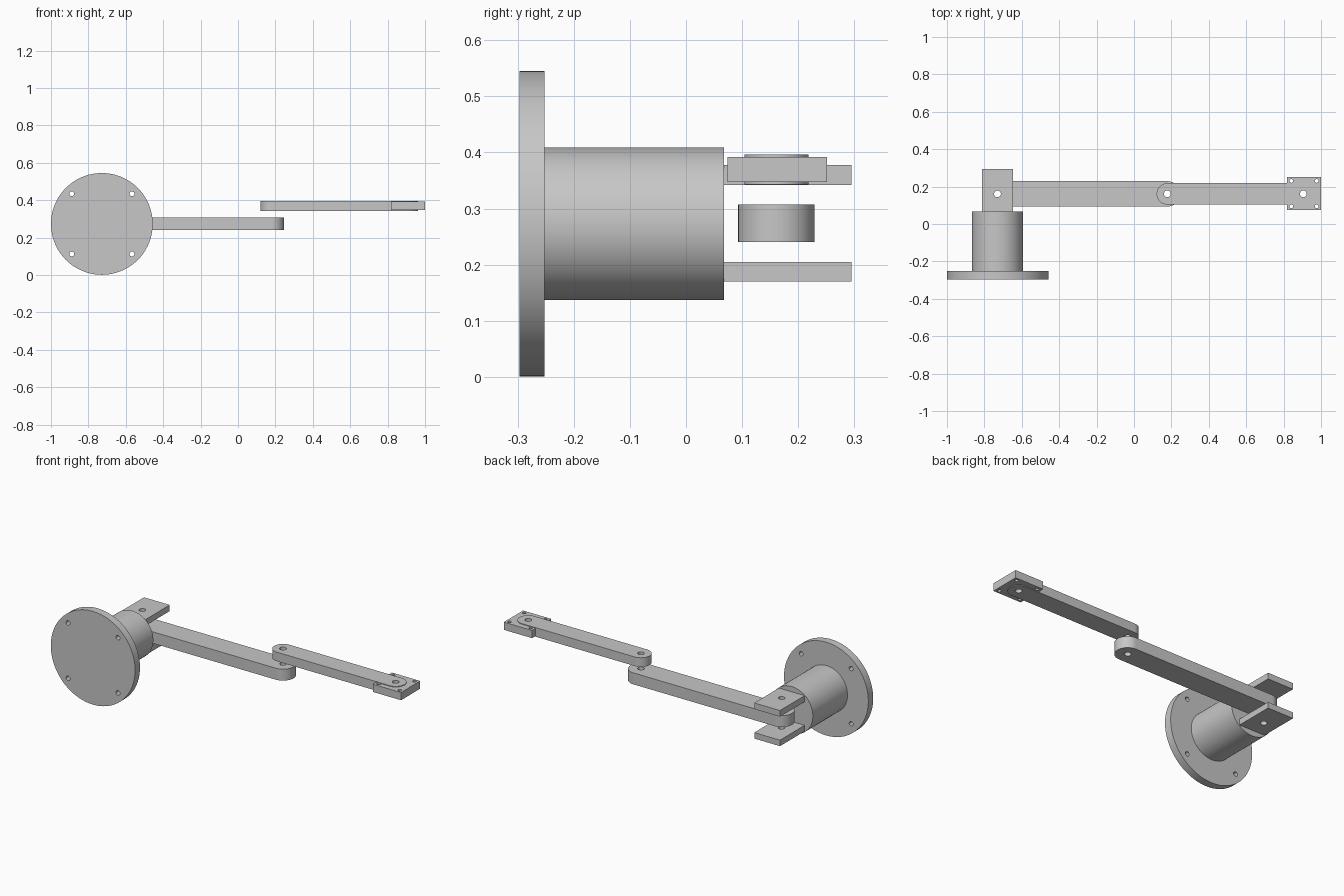
import bpy, bmesh
from math import pi, cos, sin
from mathutils import Matrix

cube = bpy.data.objects.get("Cube")
if cube:
    bpy.data.objects.remove(cube, do_unlink=True)

metal = bpy.data.materials.new("grey_metal")
metal.use_nodes = True
COLOUR = (0.57, 0.57, 0.57, 1)
metal.diffuse_color = COLOUR
for node in metal.node_tree.nodes:
    if node.type == "BSDF_PRINCIPLED":
        node.inputs["Base Color"].default_value = COLOUR

HUB_X, ELBOW_X, END_X = -0.73, 0.178, 0.905   # joint positions along x
AXIS_Y, AXIS_Z = 0.161, 0.273                 # pivot line, barrel axis height
PIN_R = 0.018


def arc(cx, cy, r, start=0, sweep=2 * pi, n=64):
    closed = sweep >= 2 * pi
    steps = n if closed else n - 1
    return [(cx + r * cos(start + sweep * i / steps),
             cy + r * sin(start + sweep * i / steps)) for i in range(n)]


def rect(x0, x1, y0, y1):
    return [(x0, y0), (x1, y0), (x1, y1), (x0, y1)]


def slot(x0, x1, y, r):
    return arc(x1, y, r, -pi / 2, pi, 32) + arc(x0, y, r, pi / 2, pi, 32)


def prism(name, loops, low, high, along_y=False):
    """Extrude an outline (first loop) with holes (other loops)."""
    curve = bpy.data.curves.new(name + "_profile", "CURVE")
    curve.dimensions = "2D"
    curve.fill_mode = "BOTH"
    curve.extrude = (high - low) / 2
    for loop in loops:
        spline = curve.splines.new("POLY")
        spline.points.add(len(loop) - 1)
        for p, (x, y) in zip(spline.points, loop):
            p.co = (x, y, 0, 1)
        spline.use_cyclic_u = True
    temp = bpy.data.objects.new(name + "_profile", curve)
    bpy.context.collection.objects.link(temp)
    bpy.context.view_layer.update()
    graph = bpy.context.evaluated_depsgraph_get()
    mesh = bpy.data.meshes.new_from_object(temp.evaluated_get(graph))
    bpy.data.objects.remove(temp, do_unlink=True)

    # weld caps to walls and move into place
    bm = bmesh.new()
    bm.from_mesh(mesh)
    bmesh.ops.remove_doubles(bm, verts=bm.verts, dist=0.0001)
    mid = (low + high) / 2
    if along_y:
        bm.transform(Matrix.Translation((0, mid, 0)) @ Matrix.Rotation(pi / 2, 4, "X"))
    else:
        bm.transform(Matrix.Translation((0, 0, mid)))
    bmesh.ops.recalc_face_normals(bm, faces=bm.faces)
    bm.to_mesh(mesh)
    bm.free()
    mesh.name = name
    mesh.materials.clear()
    mesh.materials.append(metal)
    obj = bpy.data.objects.new(name, mesh)
    bpy.context.collection.objects.link(obj)
    bpy.ops.object.select_all(action="DESELECT")
    obj.select_set(True)
    bpy.context.view_layer.objects.active = obj
    bpy.ops.object.shade_smooth_by_angle()
    return obj


def corner_holes(cx, cy, dx, dy, r):
    return [arc(cx + sx * dx, cy + sy * dy, r, n=24) for sx in (-1, 1) for sy in (-1, 1)]


def pin_hole(x):
    return arc(x, AXIS_Y, PIN_R, n=32)


# Wall flange with four bolt holes, and the barrel behind it
prism("wall_flange", [arc(HUB_X + 0.002, AXIS_Z, 0.272, n=96)]
      + corner_holes(HUB_X + 0.002, AXIS_Z, 0.161, 0.161, 0.013), -0.297, -0.252, True)
prism("barrel", [arc(HUB_X, AXIS_Z, 0.136)], -0.252, 0.068, True)

# Fork prongs above and below the first arm
for name, low, high in (("lower_prong", 0.17, 0.205), ("upper_prong", 0.342, 0.378)):
    prism(name, [rect(HUB_X - 0.083, HUB_X + 0.083, 0.06, 0.295), pin_hole(HUB_X)], low, high)

# Two round-ended arms
prism("inner_arm", [slot(HUB_X, ELBOW_X, AXIS_Y, 0.068),
                    pin_hole(HUB_X), pin_hole(ELBOW_X)], 0.24, 0.307)
prism("outer_arm", [slot(ELBOW_X, END_X, AXIS_Y, 0.057),
                    pin_hole(ELBOW_X), pin_hole(END_X)], 0.343, 0.396)

# Mounting plate at the end of the outer arm
prism("end_plate", [rect(0.818, 1.0, 0.074, 0.251), pin_hole(END_X)]
      + corner_holes(0.909, 0.1625, 0.068, 0.068, 0.01), 0.347, 0.392)
